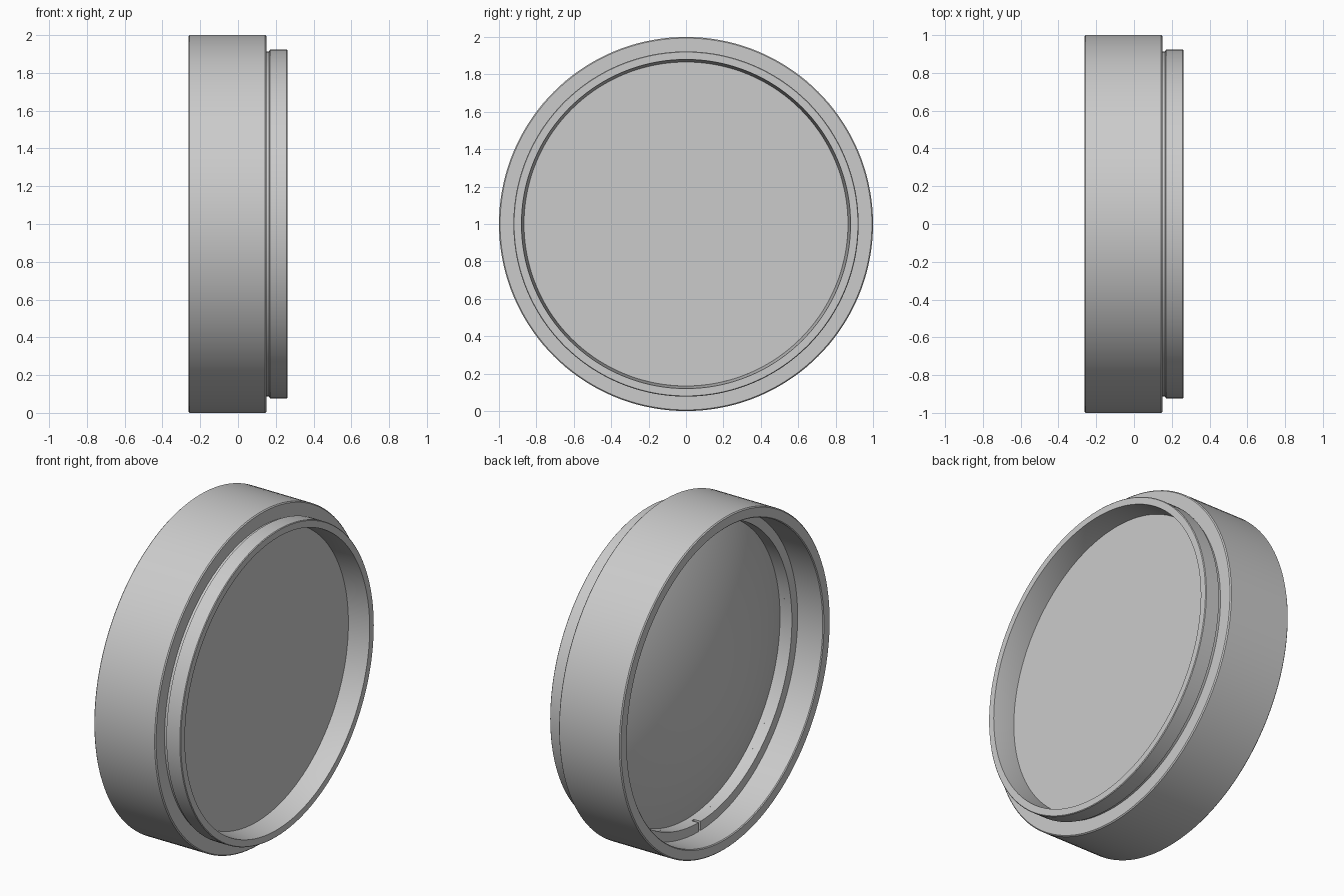
import bpy, bmesh
from math import cos, sin, asin, pi, radians, tau

cube = bpy.data.objects.get("Cube")
if cube:
    bpy.data.objects.remove(cube, do_unlink=True)

grey = bpy.data.materials.new("neutral grey")
grey.use_nodes = True
colour = (0.6, 0.6, 0.6, 1)
grey.diffuse_color = colour
grey.node_tree.nodes["Principled BSDF"].inputs["Base Color"].default_value = colour


def lathe(name, profile, closed=True, gap=0.0, steps=144):
    """Turn an (x, radius) profile about the x axis; a gap is left at the bottom."""
    bm = bmesh.new()
    full = gap == 0
    count = steps if full else steps + 1
    rings = []
    for i in range(count):
        a = -pi / 2 + gap / 2 + (tau - gap) * i / steps
        rings.append([bm.verts.new((x, r * cos(a), 1 + r * sin(a))) for x, r in profile])
    n = len(profile)
    for i in range(steps):
        p, q = rings[i], rings[(i + 1) % count]
        for j in range(n if closed else n - 1):
            k = (j + 1) % n
            bm.faces.new((p[j], p[k], q[k], q[j]))
    if not full:
        bm.faces.new(rings[0])
        bm.faces.new(rings[-1])
    bmesh.ops.remove_doubles(bm, verts=bm.verts, dist=1e-5)
    bmesh.ops.recalc_face_normals(bm, faces=bm.faces)
    mesh = bpy.data.meshes.new(name)
    bm.to_mesh(mesh)
    bm.free()
    mesh.materials.append(grey)
    ob = bpy.data.objects.new(name, mesh)
    bpy.context.collection.objects.link(ob)
    bpy.ops.object.select_all(action="DESELECT")
    ob.select_set(True)
    bpy.context.view_layer.objects.active = ob
    bpy.ops.object.shade_smooth_by_angle(angle=radians(25))
    return ob


# Housing: wide barrel, thread relief groove, narrower neck and inner steps
lathe("housing", [
    (-0.262, 0.94), (-0.262, 0.994), (-0.256, 1.0),
    (0.144, 1.0), (0.15, 0.994), (0.15, 0.914),
    (0.165, 0.914), (0.169, 0.923), (0.258, 0.923), (0.262, 0.919),
    (0.262, 0.88), (0.13, 0.866),
    (0.0, 0.88), (-0.045, 0.88), (-0.045, 0.935), (-0.257, 0.935),
])

# Split retaining ring seated against the inner shoulder
lathe("retaining_ring", [(-0.09, 0.88), (-0.09, 0.936), (-0.045, 0.936), (-0.045, 0.88)],
      gap=0.025)

# Lens: flat toward the neck, strongly domed toward the open end
edge_r, edge_x, sag = 0.882, -0.01, 0.21
sphere_r = (edge_r ** 2 + sag ** 2) / (2 * sag)
half = asin(edge_r / sphere_r)
dome = [(edge_x - sag + sphere_r * (1 - cos(half * i / 20)), sphere_r * sin(half * i / 20))
        for i in range(21)]
lathe("lens", dome + [(0.13, 0.868), (0.13, 0.0)], closed=False)
